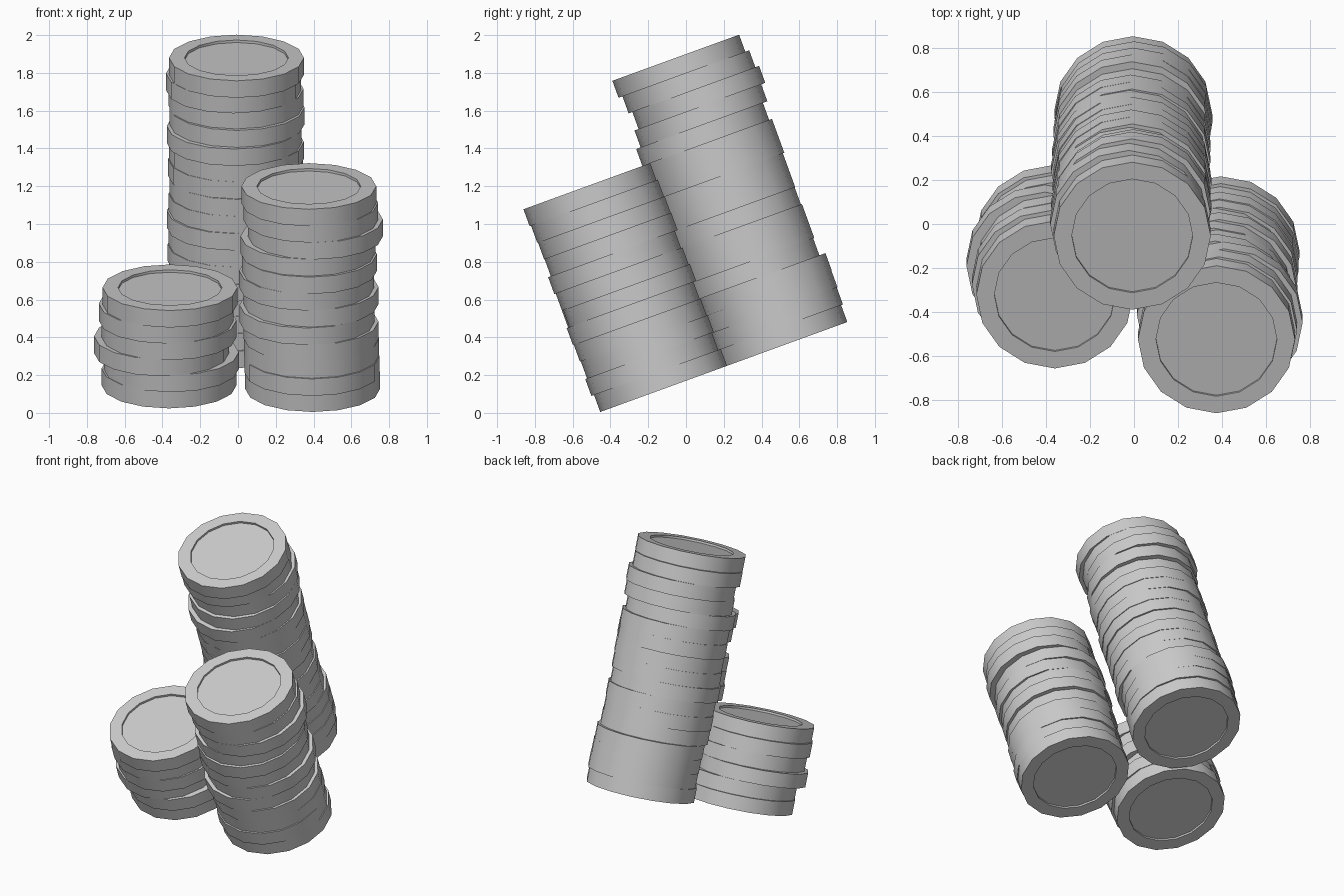
import bpy, bmesh, math
from mathutils import Matrix

if "Cube" in bpy.data.objects:
    bpy.data.objects.remove(bpy.data.objects["Cube"])

TILT = Matrix.Rotation(math.radians(20), 4, 'X')   # whole group leans to the front
SIDES, R, T = 16, 0.357, 0.0956
BASE = 0.16                                        # height of stack bottoms in tilted frame
INNER, DEPTH = 0.275, 0.014                        # recessed face of each coin


def add_coin(bm, x, y, z, turn):
    # closed lathe: bottom recess, rim, side, rim, top recess
    profile = [(INNER, DEPTH), (INNER, 0), (R, 0), (R, T), (INNER, T), (INNER, T - DEPTH)]
    rings = []
    for r, h in profile:
        ring = []
        for i in range(SIDES):
            a = 2 * math.pi * i / SIDES + turn
            ring.append(bm.verts.new((x + r * math.cos(a), y + r * math.sin(a), z + h)))
        rings.append(ring)
    for lo, hi in zip(rings, rings[1:]):
        for i in range(SIDES):
            j = (i + 1) % SIDES
            bm.faces.new((lo[i], lo[j], hi[j], hi[i]))
    bm.faces.new(rings[0][::-1])
    bm.faces.new(rings[-1])


def coin_stack(name, cx, cy, offsets):
    # offsets are listed from the top coin down, in thousandths
    bm = bmesh.new()
    n = len(offsets)
    for k, (dx, dy) in enumerate(offsets):
        add_coin(bm, cx + dx / 1000, cy + dy / 1000, BASE + (n - 1 - k) * T, 0)
    bm.transform(TILT)
    mesh = bpy.data.meshes.new(name)
    bm.to_mesh(mesh)
    bm.free()
    obj = bpy.data.objects.new(name, mesh)
    bpy.context.collection.objects.link(obj)
    bpy.context.view_layer.objects.active = obj
    obj.select_set(True)
    bpy.ops.object.shade_smooth_by_angle(angle=math.radians(30))
    obj.select_set(False)


coin_stack("tall_coin_stack", -0.005, 0.592, [
    (-3, 0), (-19, 22), (-5, 43), (0, 20), (-15, -5), (-3, 11), (-8, 11), (0, 3), (-5, 3),
    (-15, 0), (-5, 6), (-10, 6), (-3, 0), (-5, 34), (0, 32), (5, 28), (0, 18)])

coin_stack("middle_coin_stack", 0.375, -0.083, [
    (0, 0), (10, 8), (35, 12), (-5, 15), (3, 0), (-12, 8), (12, 15), (-10, 0),
    (12, 5), (15, 10), (17, 0), (20, 15)])

coin_stack("short_coin_stack", -0.365, -0.075, [
    (5, 0), (-15, 15), (0, 20), (-40, 35), (12, 50), (0, 62)])
